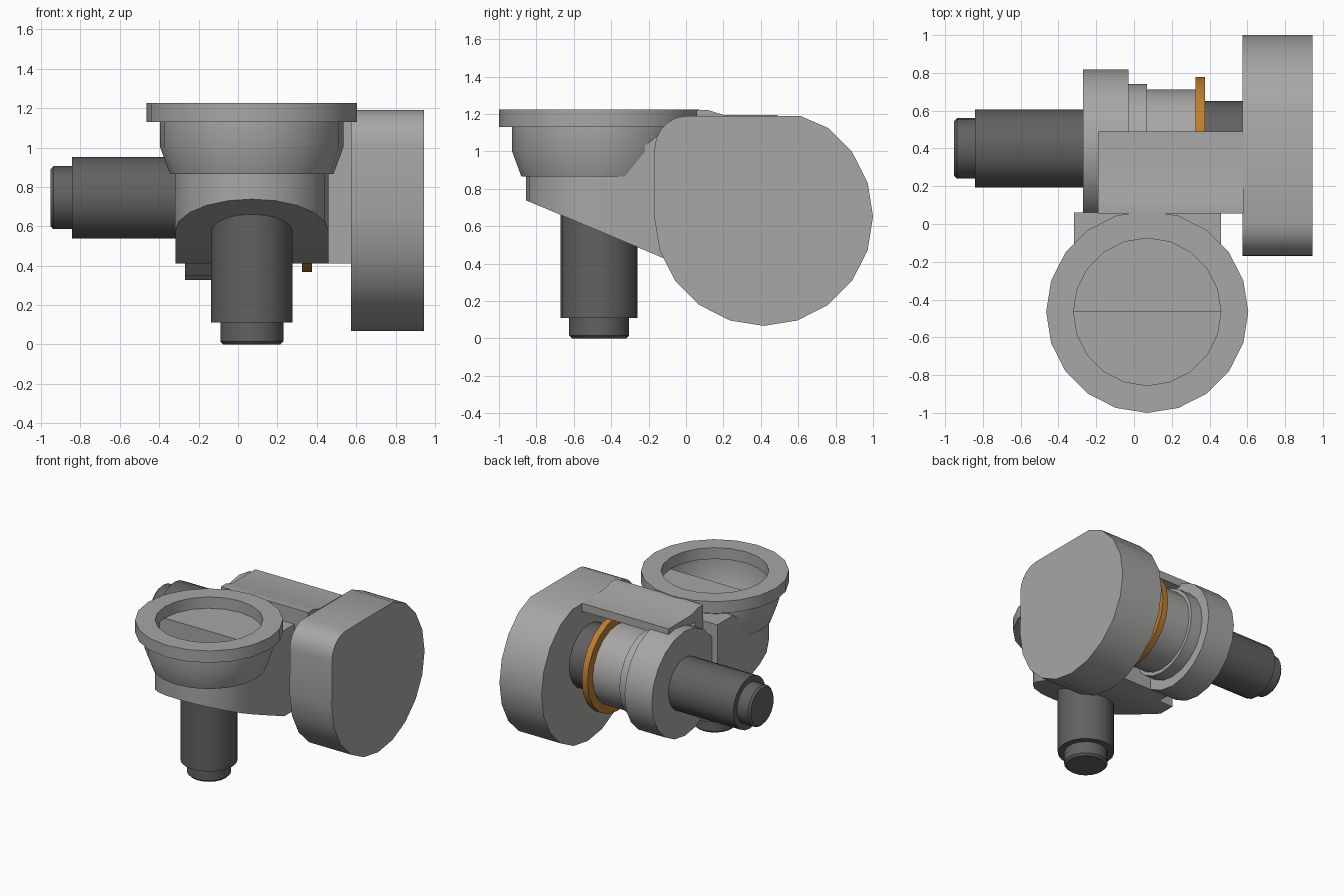
import bpy, bmesh, math
from mathutils import Matrix

if "Cube" in bpy.data.objects:
    bpy.data.objects.remove(bpy.data.objects["Cube"])

SIDES = 20
VERT = Matrix.Translation((0.07, -0.465, 0))                                   # lathe axis along z
HORIZ = Matrix.Translation((0, 0.40, 0.745)) @ Matrix.Rotation(math.pi / 2, 4, 'Y')  # lathe axis along x


def material(name, color):
    m = bpy.data.materials.new(name)
    m.diffuse_color = color
    m.use_nodes = True
    m.node_tree.nodes["Principled BSDF"].inputs["Base Color"].default_value = m.diffuse_color
    return m


GREY = material("grey_metal", (0.39, 0.385, 0.38, 1))
DARK = material("dark_rubber", (0.122, 0.12, 0.12, 1))
ORANGE = material("orange", (0.50, 0.21, 0.03, 1))


def finish(name, bm, mat=GREY):
    bmesh.ops.remove_doubles(bm, verts=bm.verts, dist=1e-5)
    bmesh.ops.recalc_face_normals(bm, faces=bm.faces)
    me = bpy.data.meshes.new(name)
    bm.to_mesh(me)
    bm.free()
    me.materials.append(mat)
    ob = bpy.data.objects.new(name, me)
    bpy.context.collection.objects.link(ob)
    bpy.ops.object.select_all(action='DESELECT')
    ob.select_set(True)
    bpy.context.view_layer.objects.active = ob
    bpy.ops.object.shade_smooth_by_angle(angle=math.radians(30))


def lathe(name, profile, matrix, mat=GREY):
    """Spin (radius, height) points; the profile starts and ends on the axis."""
    bm = bmesh.new()
    vs = [bm.verts.new((r, 0, h)) for r, h in profile]
    es = [bm.edges.new(p) for p in zip(vs, vs[1:])]
    bmesh.ops.spin(bm, geom=vs + es, axis=(0, 0, 1), cent=(0, 0, 0),
                   steps=SIDES, angle=2 * math.pi)
    bm.transform(matrix)
    finish(name, bm, mat)


def disc(name, r, h0, h1, matrix, mat=GREY):
    lathe(name, [(0, h0), (r, h0), (r, h1), (0, h1)], matrix, mat)


def loft(name, ring_a, ring_b):
    """Closed solid between two matching outlines."""
    bm = bmesh.new()
    a = [bm.verts.new(p) for p in ring_a]
    b = [bm.verts.new(p) for p in ring_b]
    bm.faces.new(a)
    bm.faces.new(b)
    for i in range(len(a)):
        j = (i + 1) % len(a)
        bm.faces.new((a[i], a[j], b[j], b[i]))
    finish(name, bm)


def slab(name, points, x0, x1):
    """Extrude a (y, z) outline along x."""
    loft(name, [(x0, y, z) for y, z in points], [(x1, y, z) for y, z in points])


def arc(cx, cy, r, start, step, count):
    return [(cx + r * math.cos(math.radians(start + step * i)),
             cy + r * math.sin(math.radians(start + step * i))) for i in range(count)]


def shaft(name, start, tip, end, matrix):
    """Shaft with a narrower chamfered tip."""
    lathe(name, [(0, start), (0.145, start), (0.16, start + 0.015), (0.16, tip),
                 (0.207, tip), (0.207, end), (0, end)], matrix, DARK)


# vertical joint: shaft, then hollow cup with an overhanging flange
shaft("vertical_shaft", 0, 0.11, 0.80, VERT)
lathe("flanged_cup", [(0, 0.865), (0.415, 0.865), (0.465, 1.0), (0.465, 1.13), (0.535, 1.13),
                      (0.535, 1.225), (0.39, 1.225), (0.39, 1.135), (0.44, 1.135), (0.44, 1.0),
                      (0.395, 0.885), (0, 0.885)], VERT)

# half-round step filling the back of the cup
half = arc(0.07, -0.465, 0.435, 0, 18, 11)
loft("cup_step", [(x, y, 1.0) for x, y in half], [(x, y, 1.133) for x, y in half])

# rounded nose under the cup, its underside cut on the slope
plan = arc(0.07, -0.465, 0.39, 180, 18, 11)
loft("joint_nose", [(x, y, 0.74 - 0.42 * (y + 0.86)) for x, y in plan],
     [(x, y, 0.88) for x, y in plan])

# joint block behind the nose
slab("joint_block", [(-0.465, 0.574), (-0.075, 0.41), (0.06, 0.41), (0.06, 1.095),
                     (-0.14, 1.095), (-0.22, 1.03), (-0.465, 1.03)], -0.318, 0.46)

# bracket: upright wall with a roof over the horizontal joint
slab("bracket", [(0.055, 0.41), (0.15, 0.41), (0.15, 1.12), (0.49, 1.13), (0.49, 1.193),
                 (0.20, 1.195), (0.12, 1.22), (0.055, 1.22)], -0.19, 0.58)

# horizontal joint
shaft("horizontal_shaft", -0.952, -0.842, -0.2, HORIZ)
disc("large_collar", 0.417, -0.27, -0.03, HORIZ)
disc("step_collar", 0.34, -0.04, 0.07, HORIZ)
disc("sleeve", 0.312, 0.06, 0.33, HORIZ)
disc("orange_ring", 0.378, 0.325, 0.375, HORIZ, ORANGE)
disc("inner_shaft", 0.25, 0.37, 0.58, HORIZ, DARK)

# end drum: round housing with flattened top and one filleted corner
outline = arc(0.415, 0.652, 0.585, -180, 18, 14) + [(0.61, 1.19)]
outline += arc(0.008, 1.014, 0.176, 90, 18, 6)
slab("end_drum", outline, 0.575, 0.946)
